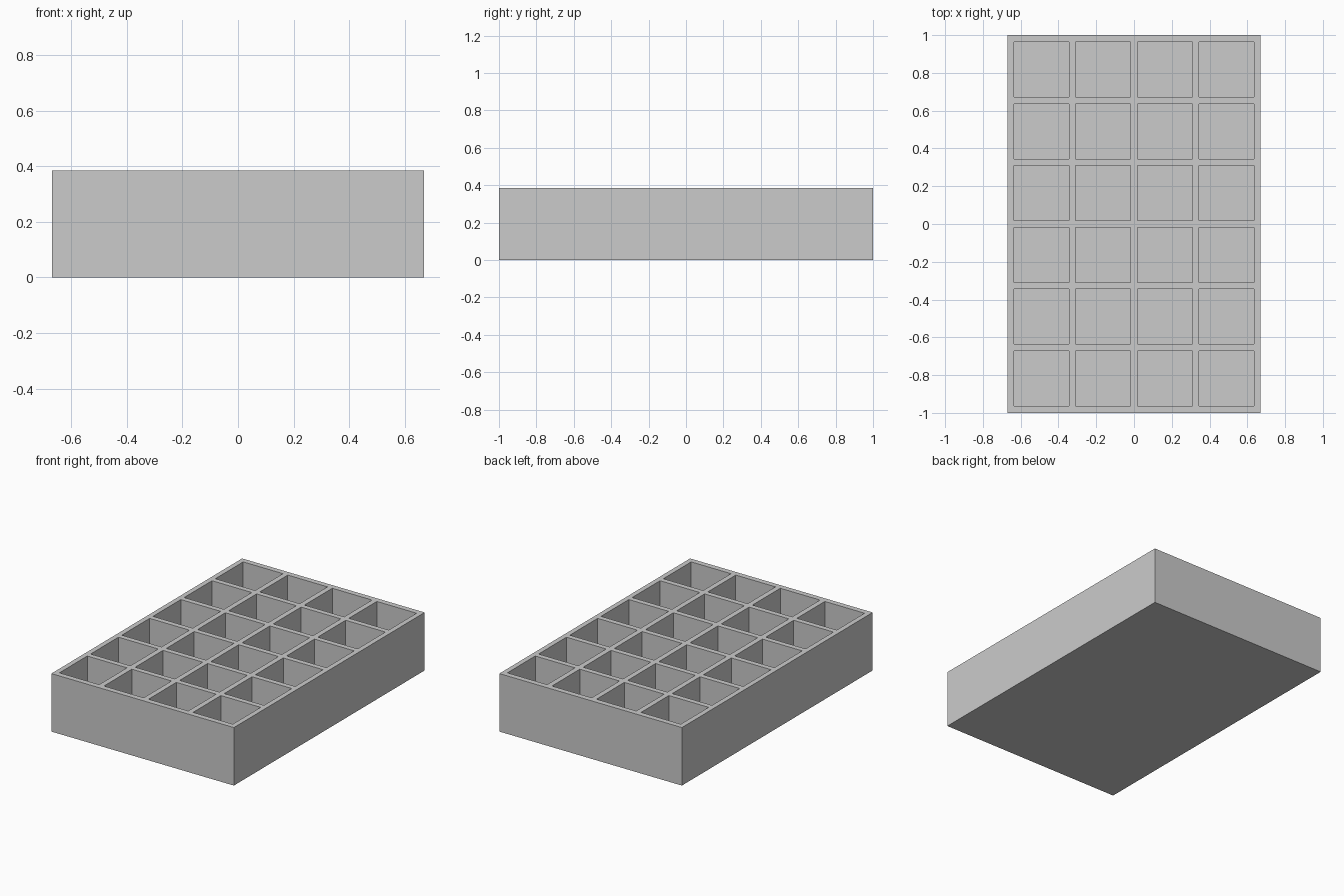
import bpy
import bmesh

cube = bpy.data.objects.get("Cube")
if cube:
    bpy.data.objects.remove(cube, do_unlink=True)

HALF_X, HALF_Y, HEIGHT = 0.67, 1.0, 0.385
COLS, ROWS = 4, 6
PITCH, CELL, FLOOR = 0.327, 0.292, 0.035

# Plain grey material
grey = bpy.data.materials.new("light_grey")
grey.use_nodes = True
colour = (0.6, 0.6, 0.6, 1)
grey.diffuse_color = colour
grey.node_tree.nodes["Principled BSDF"].inputs["Base Color"].default_value = colour


def grid_lines(half, count):
    """Outer edges plus both edges of every compartment along one axis."""
    lines = [-half]
    for i in range(count):
        centre = (i - (count - 1) / 2) * PITCH
        lines += [centre - CELL / 2, centre + CELL / 2]
    return lines + [half]


xs, ys = grid_lines(HALF_X, COLS), grid_lines(HALF_Y, ROWS)
bm = bmesh.new()

# Rim sheet: odd strips in both directions are the compartments
sheet = [[bm.verts.new((x, y, HEIGHT)) for y in ys] for x in xs]
pockets = []
for i in range(len(xs) - 1):
    for j in range(len(ys) - 1):
        face = bm.faces.new((sheet[i][j], sheet[i + 1][j],
                             sheet[i + 1][j + 1], sheet[i][j + 1]))
        if i % 2 and j % 2:
            pockets.append(face)

# Outer walls and base
rim = [e for e in bm.edges if e.is_boundary]
walls = bmesh.ops.extrude_edge_only(bm, edges=rim)["geom"]
for v in walls:
    if isinstance(v, bmesh.types.BMVert):
        v.co.z = 0
bmesh.ops.contextual_create(
    bm, geom=[e for e in bm.edges if all(v.co.z == 0 for v in e.verts)])

# Sink each compartment down to the floor
for face in pockets:
    sunk = bmesh.ops.extrude_discrete_faces(bm, faces=[face])["faces"][0]
    for v in sunk.verts:
        v.co.z = FLOOR

# Merge flat areas and tidy
bmesh.ops.remove_doubles(bm, verts=bm.verts, dist=0.0001)
bmesh.ops.recalc_face_normals(bm, faces=bm.faces)

mesh = bpy.data.meshes.new("compartment_tray")
bm.to_mesh(mesh)
bm.free()
mesh.materials.append(grey)
tray = bpy.data.objects.new("compartment_tray", mesh)
bpy.context.collection.objects.link(tray)
